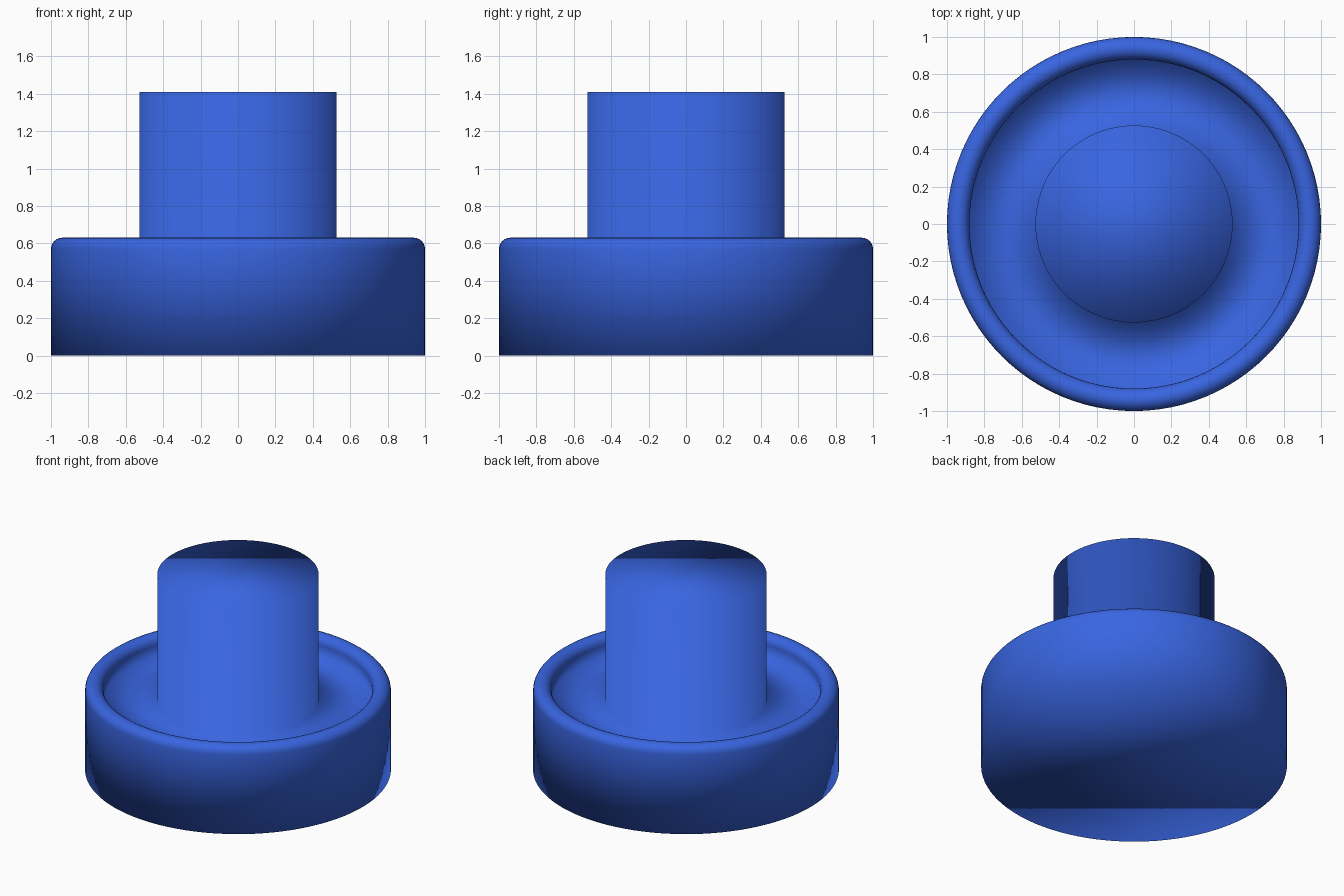
import bpy
import bmesh
from math import sin, cos, pi

if "Cube" in bpy.data.objects:
    bpy.data.objects.remove(bpy.data.objects["Cube"])

SEGMENTS = 96
OUTER, INNER, POST = 1.0, 0.88, 0.527
RIM_TOP, FLOOR, TOP = 0.63, 0.49, 1.41

# Half profile: outer wall, half-round rim, recessed floor, central post
bead = (OUTER - INNER) / 2
mid = (OUTER + INNER) / 2
rim = [(mid + bead * cos(pi * i / 12), RIM_TOP - bead + bead * sin(pi * i / 12))
       for i in range(13)]
profile = [(OUTER, 0)] + rim + [(INNER, FLOOR), (POST, FLOOR), (POST, TOP)]

# Revolve the profile into rings and bridge them
bm = bmesh.new()
rings = [[bm.verts.new((r * cos(2 * pi * s / SEGMENTS), r * sin(2 * pi * s / SEGMENTS), z))
          for s in range(SEGMENTS)] for r, z in profile]
for low, high in zip(rings, rings[1:]):
    for s in range(SEGMENTS):
        t = (s + 1) % SEGMENTS
        bm.faces.new((low[s], low[t], high[t], high[s]))

# Flat underside and post cap
bm.faces.new(rings[0][::-1])
bm.faces.new(rings[-1])
for face in bm.faces:
    face.smooth = True
bmesh.ops.recalc_face_normals(bm, faces=bm.faces)

mesh = bpy.data.meshes.new("round_base_with_post")
bm.to_mesh(mesh)
bm.free()
body = bpy.data.objects.new("round_base_with_post", mesh)
bpy.context.collection.objects.link(body)

# Blue finish
blue = bpy.data.materials.new("blue")
blue.diffuse_color = (0.04, 0.13, 0.75, 1)
blue.use_nodes = True
blue.node_tree.nodes["Principled BSDF"].inputs["Base Color"].default_value = blue.diffuse_color
mesh.materials.append(blue)
